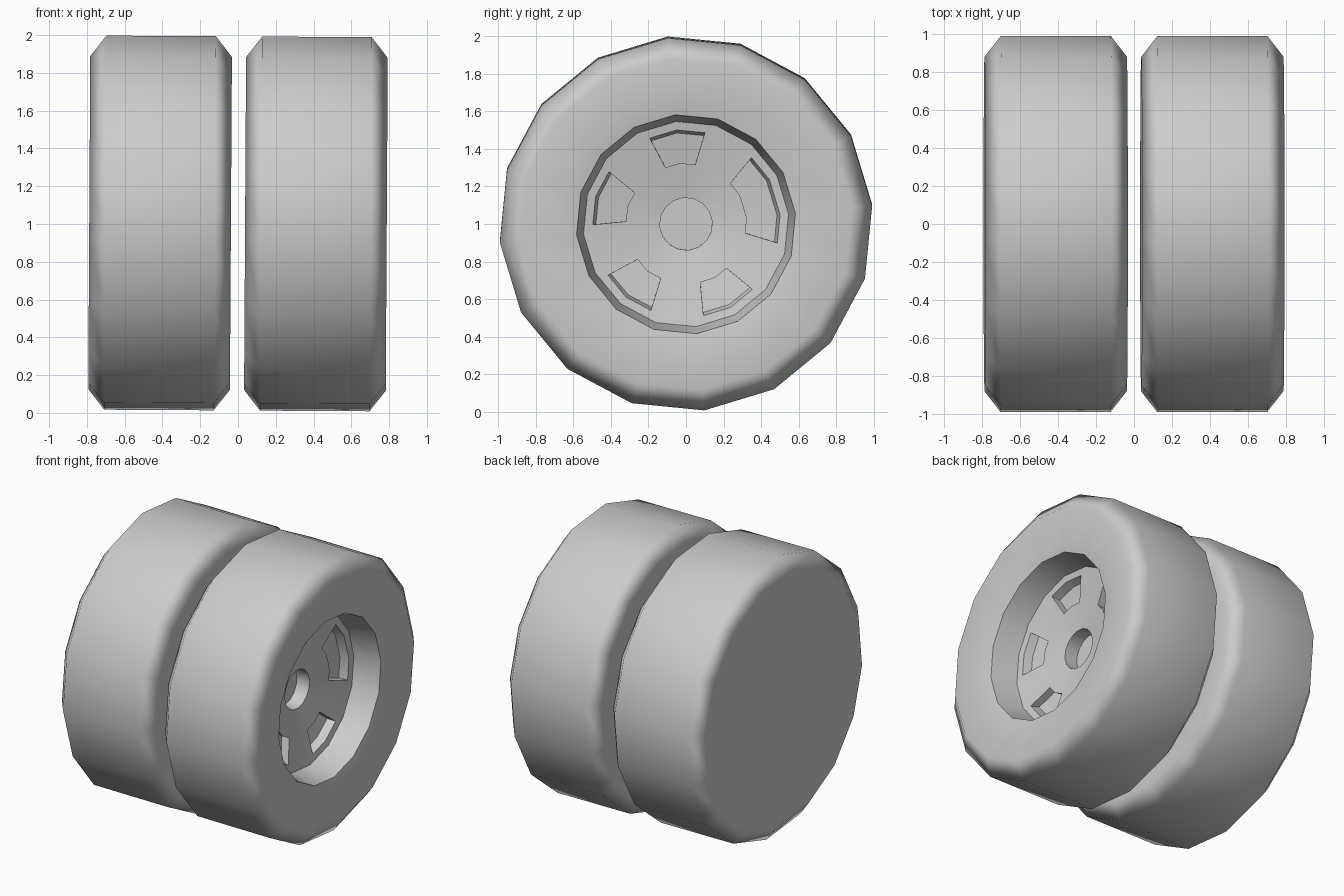
import bpy, bmesh, math

if "Cube" in bpy.data.objects:
    bpy.data.objects.remove(bpy.data.objects["Cube"])

SIDES = 16
PHASE = math.radians(5.6)
TILT = 0.006

rubber = bpy.data.materials.new("plain_grey")
rubber.use_nodes = True
grey = (0.6, 0.6, 0.6, 1)
rubber.diffuse_color = grey
rubber.node_tree.nodes["Principled BSDF"].inputs["Base Color"].default_value = grey

# Wheel profile as (x, radius): flat back, tread, sidewall, rim wall, dished plate, hub hole
PROFILE = [(-0.375, 0.885), (-0.29, 0.995), (0.29, 0.995), (0.375, 0.885),
           (0.32, 0.585), (0.13, 0.548), (0.084, 0.28), (0.06, 0.14), (-0.04, 0.14)]
PLATE = 5  # profile segment that carries the windows


def build_wheel_mesh():
    bm = bmesh.new()
    rings = []
    for x, r in PROFILE:
        angles = [PHASE + math.tau * i / SIDES for i in range(SIDES)]
        rings.append([bm.verts.new((x, r * math.cos(a), r * math.sin(a))) for a in angles])
    bands = []
    for a, b in zip(rings, rings[1:]):
        bands.append([bm.faces.new((a[i], a[(i + 1) % SIDES], b[(i + 1) % SIDES], b[i]))
                      for i in range(SIDES)])
    bm.faces.new(rings[0])
    bm.faces.new(rings[-1])
    bmesh.ops.recalc_face_normals(bm, faces=bm.faces)

    # Five recessed windows, the last one wider, with one plate segment between them
    for start, count in ((3, 2), (6, 2), (9, 2), (12, 2), (15, 3)):
        faces = [bands[PLATE][(start + k) % SIDES] for k in range(count)]
        bmesh.ops.inset_region(bm, faces=faces, thickness=0.045, use_even_offset=True)
        bmesh.ops.inset_region(bm, faces=faces, thickness=0.001, depth=-0.06,
                               use_even_offset=True)
        for v in {v for f in faces for v in f.verts}:
            v.co.y *= 0.95
            v.co.z *= 0.95

    mesh = bpy.data.meshes.new("wheel")
    bm.to_mesh(mesh)
    bm.free()
    mesh.materials.append(rubber)
    return mesh


# Twin wheels side by side, leaning very slightly
mesh = build_wheel_mesh()
for name, x in (("outer_wheel", 0.4125), ("inner_wheel", -0.4125)):
    wheel = bpy.data.objects.new(name, mesh)
    bpy.context.collection.objects.link(wheel)
    wheel.location = (x, 0, 1.003 - TILT * x)
    wheel.rotation_euler.y = TILT

# Rounded shading on the tyre, crisp edges at the rim
bpy.ops.object.select_all(action="DESELECT")
wheel.select_set(True)
bpy.context.view_layer.objects.active = wheel
bpy.ops.object.shade_smooth_by_angle(angle=math.radians(52))
for obj in (bpy.data.objects["outer_wheel"], wheel):
    weighted = obj.modifiers.new("weighted_normals", "WEIGHTED_NORMAL")
    weighted.keep_sharp = True
